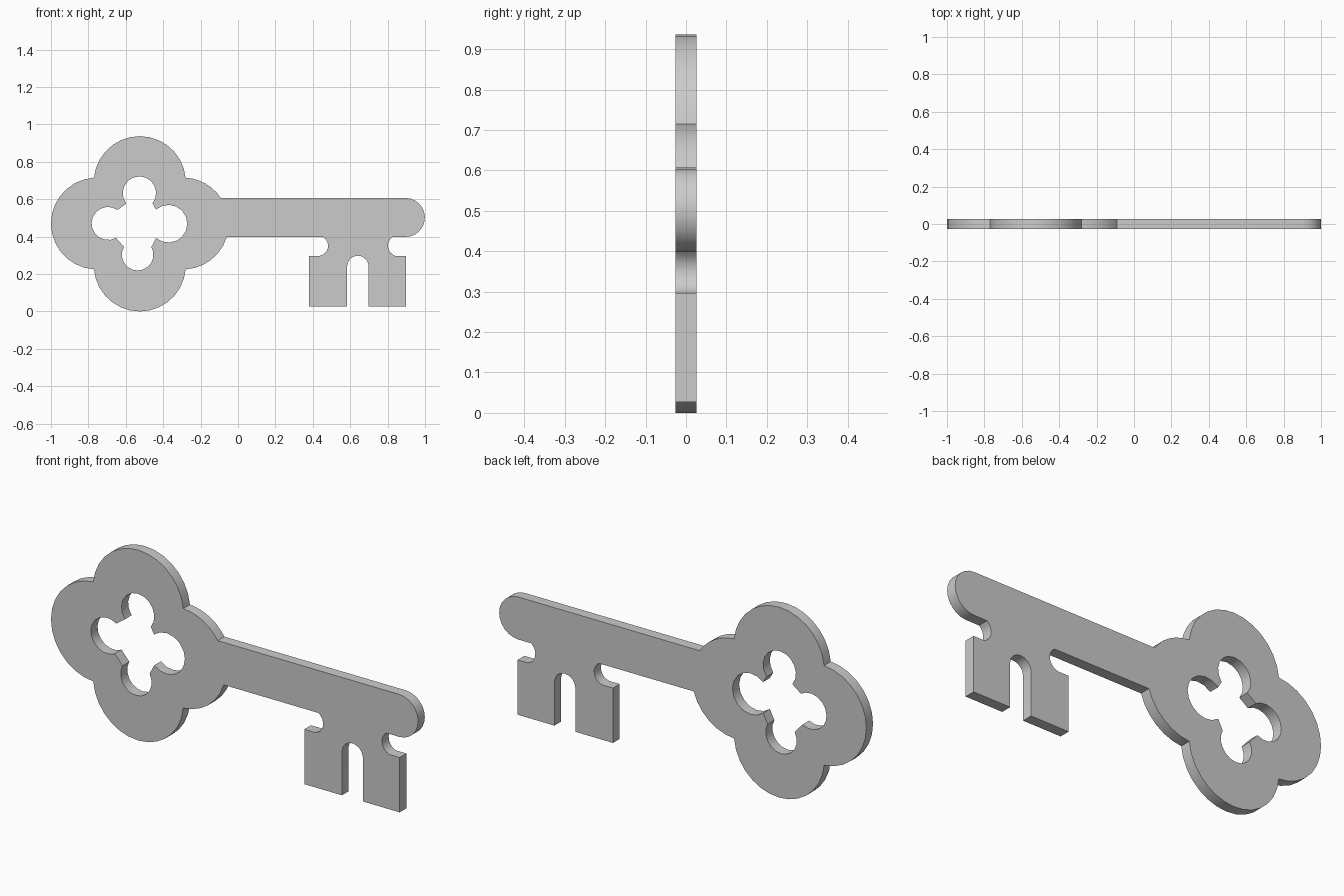
import bpy, bmesh, math
from mathutils import Vector

if "Cube" in bpy.data.objects:
    bpy.data.objects.remove(bpy.data.objects["Cube"])

HALF_THICKNESS = 0.026


def arc(a, m, b, n):
    """Points on the circular arc from a through m to b, in n segments."""
    a, m, b = Vector(a), Vector(m), Vector(b)
    d = 2 * (a.x * (m.y - b.y) + m.x * (b.y - a.y) + b.x * (a.y - m.y))
    sa, sm, sb = a.length_squared, m.length_squared, b.length_squared
    c = Vector(((sa * (m.y - b.y) + sm * (b.y - a.y) + sb * (a.y - m.y)) / d,
                (sa * (b.x - m.x) + sm * (a.x - b.x) + sb * (m.x - a.x)) / d))
    ang = lambda p: math.atan2(p.y - c.y, p.x - c.x)
    t0, tau = ang(a), 2 * math.pi
    sweep, mid = (ang(b) - t0) % tau, (ang(m) - t0) % tau
    if mid > sweep:
        sweep -= tau
    r = (a - c).length
    return [(c.x + r * math.cos(t0 + sweep * i / n),
             c.y + r * math.sin(t0 + sweep * i / n)) for i in range(n + 1)]


# Outer outline, clockwise from the top of the shank
outline = (
    [(-0.092, 0.607)]
    + arc((0.895, 0.607), (0.999, 0.502), (0.895, 0.398), 12)      # rounded tip
    + arc((0.825, 0.398), (0.802, 0.350), (0.842, 0.297), 8)       # right neck
    + [(0.898, 0.297), (0.898, 0.027), (0.698, 0.027)]             # right tooth
    + arc((0.698, 0.245), (0.641, 0.298), (0.584, 0.245), 8)       # slot
    + [(0.584, 0.027), (0.379, 0.027), (0.379, 0.297)]             # left tooth
    + arc((0.435, 0.297), (0.482, 0.350), (0.455, 0.398), 8)       # left neck
    + arc((-0.060, 0.398), (-0.139, 0.280), (-0.280, 0.225), 6)    # bow lobes
    + arc((-0.280, 0.225), (-0.525, 0.000), (-0.770, 0.225), 14)
    + arc((-0.770, 0.225), (-1.000, 0.470), (-0.770, 0.715), 14)
    + arc((-0.770, 0.715), (-0.525, 0.937), (-0.280, 0.715), 14)
    + arc((-0.280, 0.715), (-0.180, 0.687), (-0.092, 0.607), 6)[:-1]
)
outline = [p for i, p in enumerate(outline)
           if (Vector(p) - Vector(outline[i - 1])).length > 1e-4]

# Four-lobed opening in the bow
opening = (
    arc((-0.597, 0.577), (-0.530, 0.722), (-0.457, 0.577), 12)
    + arc((-0.438, 0.545), (-0.271, 0.470), (-0.438, 0.393), 12)
    + arc((-0.463, 0.345), (-0.530, 0.219), (-0.610, 0.345), 12)
    + arc((-0.652, 0.393), (-0.783, 0.470), (-0.644, 0.543), 12)
)

# Filled and extruded profile
curve = bpy.data.curves.new("key_profile", 'CURVE')
curve.dimensions = '2D'
curve.fill_mode = 'BOTH'
curve.extrude = HALF_THICKNESS
for pts in (outline, opening):
    s = curve.splines.new('POLY')
    s.points.add(len(pts) - 1)
    for p, (x, z) in zip(s.points, pts):
        p.co = (x, z, 0, 1)
    s.use_cyclic_u = True
profile = bpy.data.objects.new("key_profile", curve)
bpy.context.collection.objects.link(profile)
bpy.context.view_layer.update()
mesh = bpy.data.meshes.new_from_object(
    profile.evaluated_get(bpy.context.evaluated_depsgraph_get()))
bpy.data.objects.remove(profile)

# Weld and stand the key upright
bm = bmesh.new()
bm.from_mesh(mesh)
bmesh.ops.remove_doubles(bm, verts=bm.verts, dist=1e-4)
for v in bm.verts:
    v.co = (v.co.x, -v.co.z, v.co.y)
bmesh.ops.recalc_face_normals(bm, faces=bm.faces)
bmesh.ops.dissolve_limit(bm, angle_limit=0.01, verts=bm.verts, edges=bm.edges)
bmesh.ops.triangulate(bm, faces=[f for f in bm.faces if len(f.verts) > 4])
bm.to_mesh(mesh)
bm.free()

key = bpy.data.objects.new("key", mesh)
mesh.name = "key"
bpy.context.collection.objects.link(key)
bpy.context.view_layer.objects.active = key
key.select_set(True)
bpy.ops.object.shade_smooth_by_angle(angle=math.radians(35))
